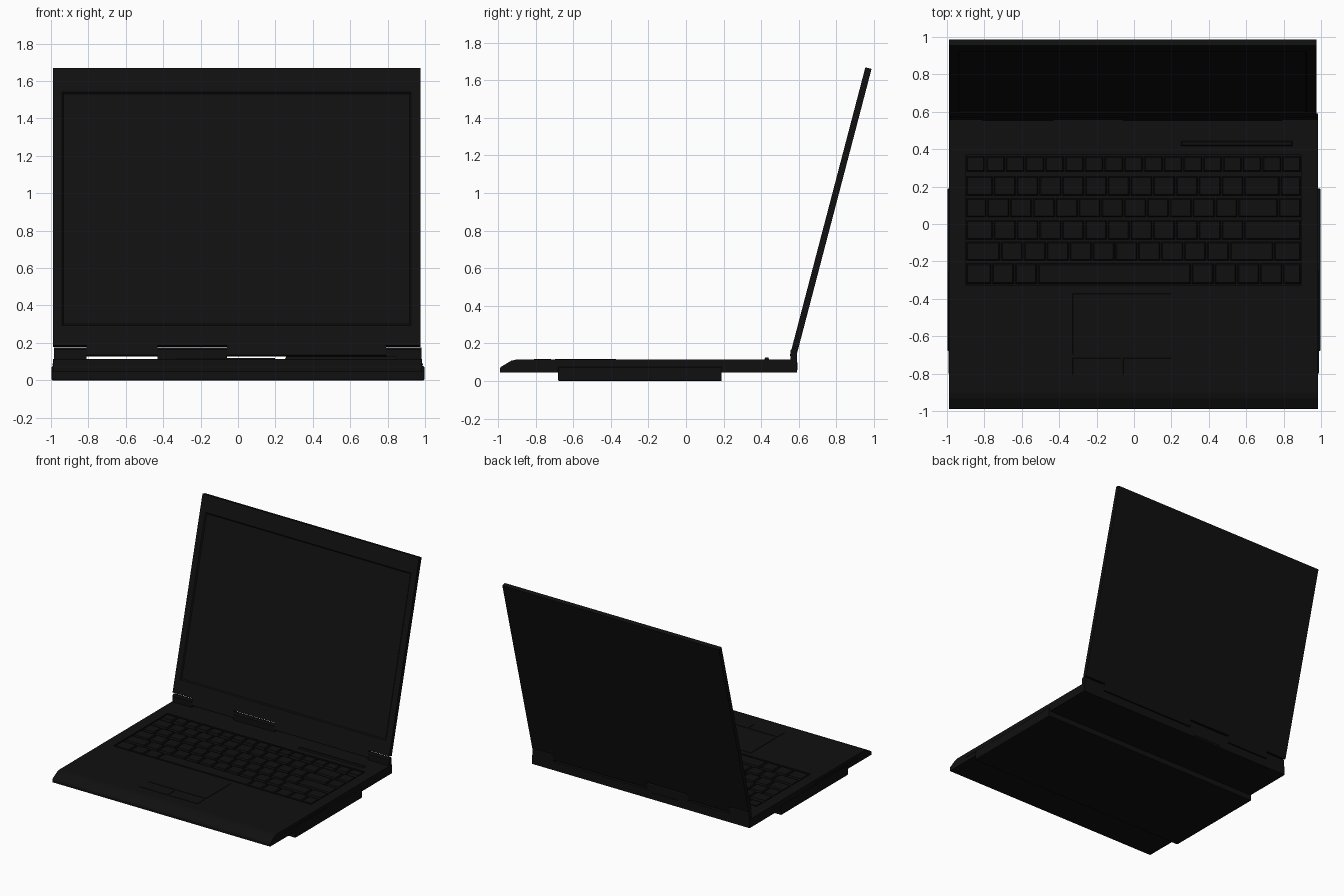
import bpy, bmesh, math
from mathutils import Matrix, Vector

cube = bpy.data.objects.get("Cube")
if cube:
    bpy.data.objects.remove(cube)

black = bpy.data.materials.new("black plastic")
black.use_nodes = True
COLOR = (0.005, 0.005, 0.005, 1)
black.diffuse_color = COLOR
black.node_tree.nodes["Principled BSDF"].inputs["Base Color"].default_value = COLOR


def finish(name, bm):
    bmesh.ops.recalc_face_normals(bm, faces=bm.faces)
    me = bpy.data.meshes.new(name)
    bm.to_mesh(me)
    bm.free()
    me.materials.append(black)
    ob = bpy.data.objects.new(name, me)
    bpy.context.collection.objects.link(ob)
    return ob


def add_box(bm, x, y, z, taper=0.0):
    """Box from ranges; taper pulls the top in on all sides."""
    vs = bmesh.ops.create_cube(bm, size=1)["verts"]
    for v in vs:
        t = taper if v.co.z > 0 else 0
        v.co = Vector((x[0] + t if v.co.x < 0 else x[1] - t,
                       y[0] + t if v.co.y < 0 else y[1] - t,
                       z[0] if v.co.z < 0 else z[1]))


def box(name, x, y, z, taper=0.0, bevel=0.0):
    bm = bmesh.new()
    add_box(bm, x, y, z, taper)
    ob = finish(name, bm)
    if bevel:
        m = ob.modifiers.new("Bevel", "BEVEL")
        m.width, m.segments = bevel, 2
    return ob


def extrude_x(name, profile, x0, x1):
    """Sweep a (y, z) outline along x."""
    bm = bmesh.new()
    f = bm.faces.new([bm.verts.new((x0, y, z)) for y, z in profile])
    r = bmesh.ops.extrude_face_region(bm, geom=[f])
    vs = [g for g in r["geom"] if isinstance(g, bmesh.types.BMVert)]
    bmesh.ops.translate(bm, verts=vs, vec=(x1 - x0, 0, 0))
    return finish(name, bm)


# Main body with sloping front lip and a sunken keyboard well
DECK = 0.115
body = extrude_x("base_body", [(-0.99, 0.045), (0.59, 0.045), (0.59, DECK), (-0.90, DECK),
                               (-0.93, 0.108), (-0.985, 0.075), (-0.99, 0.065)], -0.99, 0.985)
KX, KY = (-0.90, 0.895), (-0.33, 0.37)
cutter = box("keyboard_well_cutter", KX, KY, (0.097, 0.2))
cutter.hide_render = True
cutter.hide_viewport = True
cutter.display_type = "WIRE"
cut = body.modifiers.new("Keyboard well", "BOOLEAN")
cut.operation, cut.object, cut.solver = "DIFFERENCE", cutter, "EXACT"

# Wider lower tray under the middle of the body
box("lower_tray", (-0.997, 0.997), (-0.68, 0.19), (0, 0.075), bevel=0.006)

# Keyboard: key widths per row, back row first
rows = [
    [1] * 17,
    [1.3] + [1.07] * 11 + [1.7, 1],
    [1] + [1.08] * 11 + [1.9, 1.1],
    [1.3] + [1.07] * 11 + [2.7],
    [1.65] + [1.08] * 10 + [2.1, 1.3],
    [1.25, 1.1, 1.1, 7.4, 1.1, 1.1, 1.1, 1.1, 0.9],
]
bands = [(0.28, 0.362), (0.152, 0.255), (0.037, 0.137),
         (-0.083, 0.02), (-0.196, -0.096), (-0.32, -0.212)]
bm = bmesh.new()
for widths, y in zip(rows, bands):
    unit = (KX[1] - KX[0]) / sum(widths)
    x = KX[0]
    for w in widths:
        add_box(bm, (x + 0.004, x + w * unit - 0.004), y, (0.097, 0.114), 0.006)
        x += w * unit
finish("keyboard_keys", bm)

# Touchpad with two buttons, and the button strip behind the keyboard
box("touchpad", (-0.33, 0.20), (-0.70, -0.37), (0.110, 0.118), 0.003)
for side, x in (("right", (-0.33, -0.07)), ("left", (-0.06, 0.20))):
    box("touchpad_button_" + side, x, (-0.81, -0.715), (0.110, 0.118), 0.003)
box("button_strip", (0.25, 0.85), (0.415, 0.445), (0.11, 0.126), 0.007)

# Rounded hinge humps at the rear edge
hump = [(0.59, 0.11), (0.59, 0.165), (0.584, 0.175), (0.566, 0.175),
        (0.556, 0.165), (0.556, 0.11)]
for name, x0, x1 in (("right", -0.985, -0.81), ("middle", -0.43, -0.06), ("left", 0.79, 0.98)):
    extrude_x("hinge_hump_" + name, hump, x0, x1)

# Lid is made upright, then leaned back about its lower edge
LEAN = math.atan2(0.389, 1.485)
LENGTH = 1.532
lean = Matrix.Translation((0, 0.566, 0.187)) @ Matrix.Rotation(-LEAN, 4, "X")
THICK = 0.034

bm = bmesh.new()
add_box(bm, (-0.99, 0.975), (0, THICK), (0, LENGTH))
bm.faces.ensure_lookup_table()
front = min(bm.faces, key=lambda f: f.calc_center_median().y)
# Bezel and recessed screen
bmesh.ops.inset_region(bm, faces=[front], thickness=0.07)
for v in front.verts:
    v.co.z = 0.11 if v.co.z < 0.5 else 1.40
bmesh.ops.inset_region(bm, faces=[front], thickness=0.012, depth=-0.008)
lid = finish("screen_lid", bm)
lid.data.transform(lean)

# Lid tongues reaching down between the humps
for name, x0, x1 in (("right", -0.81, -0.43), ("left", -0.06, 0.79)):
    tongue = box("lid_tongue_" + name, (x0, x1), (0, THICK), (-0.054, 0.002))
    tongue.data.transform(lean)

# Ports on the rear and side edges
box("rear_port", (-0.35, -0.10), (0.588, 0.593), (0.06, 0.10))
for name, x in (("right", (-0.993, -0.988)), ("left", (0.983, 0.988))):
    box("side_slot_" + name, x, (-0.80, -0.25), (0.078, 0.09))
